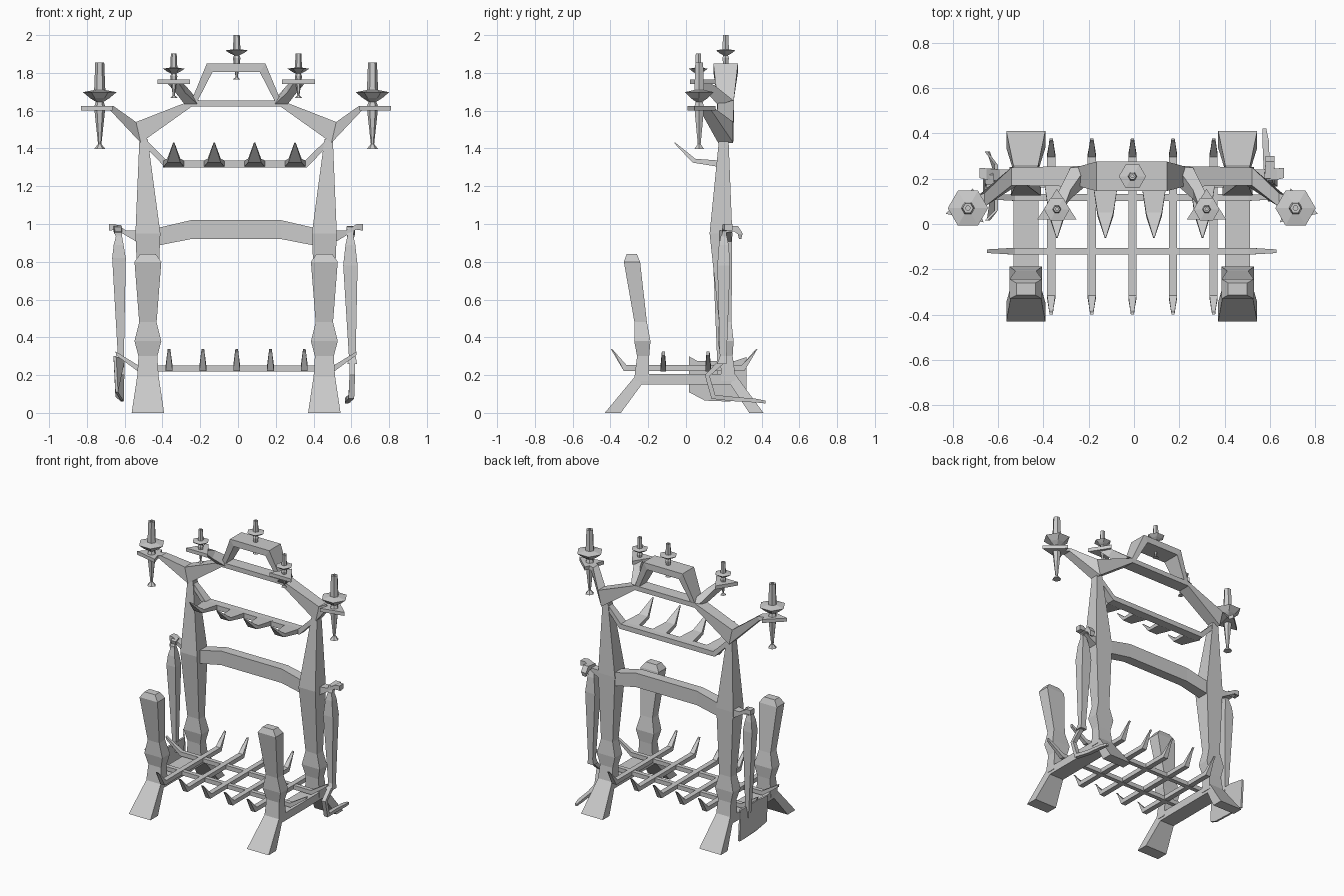
import bpy, bmesh
from math import cos, sin, pi

C = -0.01  # symmetry plane of the frame


def loft(name, rings, sides=(1,), c=C):
    """Skin a list of point rings; optionally repeat mirrored in x."""
    for s in sides:
        bm = bmesh.new()
        vs = [[bm.verts.new((c + s * x, y, z)) for x, y, z in r] for r in rings]
        n = len(rings[0])
        for a, b in zip(vs, vs[1:]):
            for i in range(n):
                j = (i + 1) % n
                bm.faces.new((a[i], a[j], b[j], b[i]))
        bm.faces.new(vs[0])
        bm.faces.new(vs[-1])
        bmesh.ops.recalc_face_normals(bm, faces=bm.faces)
        me = bpy.data.meshes.new(name)
        bm.to_mesh(me)
        bm.free()
        bpy.context.collection.objects.link(bpy.data.objects.new(name, me))


def flat(x, y, z, hx, hy):  # horizontal rectangle
    return [(x - hx, y - hy, z), (x + hx, y - hy, z), (x + hx, y + hy, z), (x - hx, y + hy, z)]


def cut_y(x1, z1, x2, z2, y, h):  # two x-z points widened along y
    return [(x1, y - h, z1), (x1, y + h, z1), (x2, y + h, z2), (x2, y - h, z2)]


def cut_x(y1, z1, y2, z2, x, h):  # two y-z points widened along x
    return [(x - h, y1, z1), (x + h, y1, z1), (x + h, y2, z2), (x - h, y2, z2)]


BOTH = (1, -1)
L = 0.467

# Arched feet runner: foot, bar, foot
loft("foot_runner", [cut_x(-.43, 0, -.345, 0, L, .086),
                     cut_x(-.26, .205, -.235, .15, L, .055),
                     cut_x(.26, .205, .235, .15, L, .055),
                     cut_x(.41, 0, .335, 0, L, .086)], BOTH)
# Front posts
loft("front_post", [flat(L, -.235, .17, .058, .04), flat(L, -.227, .3, .05, .032),
                    flat(L, -.231, .38, .071, .043), flat(L, -.24, .48, .046, .033),
                    flat(L, -.286, .8, .071, .043), flat(L, -.287, .84, .042, .027)], BOTH)
# Tall back posts
loft("back_post", [flat(L, .225, .17, .058, .04), flat(L, .215, .3, .05, .032),
                   flat(L, .21, .38, .071, .042), flat(L, .208, .48, .046, .033),
                   flat(L, .185, .95, .066, .06), flat(.49, .2, 1.45, .022, .025)], BOTH)
# Bowed cross brace
loft("cross_brace", [cut_y(-.42, .978, -.42, .885, .2, .04), cut_y(-.24, 1.02, -.24, .92, .2, .035),
                     cut_y(.24, 1.02, .24, .92, .2, .035), cut_y(.42, .978, .42, .885, .2, .04)])

# Grate bars running front to back with upturned ends
for k in range(5):
    x = -.355 + .179 * k
    loft("grate_bar", [cut_x(-.398, .338, -.388, .335, x, .007), cut_x(-.315, .253, -.33, .223, x, .018),
                       cut_x(.295, .253, .31, .223, x, .018), cut_x(.378, .338, .368, .335, x, .007)])
# Grate bars running sideways
for y in (-.12, .117):
    loft("grate_cross_bar", [cut_y(-.638, .325, -.636, .305, y, .008), cut_y(-.515, .25, -.52, .22, y, .015),
                             cut_y(.515, .25, .52, .22, y, .015), cut_y(.638, .325, .636, .305, y, .008)])

# Toothed shelf bar and its teeth
loft("shelf_bar", [cut_y(-.487, 1.455, -.5, 1.43, .2, .02), cut_y(-.365, 1.335, -.376, 1.3, .2, .03),
                   cut_y(.365, 1.335, .376, 1.3, .2, .03), cut_y(.487, 1.455, .5, 1.43, .2, .02)])
for k in range(4):
    x = -.33 + .214 * k
    loft("shelf_tooth", [cut_x(.19, 1.335, .19, 1.3, x, .057), cut_x(.05, 1.345, .035, 1.325, x, .035),
                         cut_x(-.058, 1.432, -.062, 1.428, x, .003)])

# Crown: forked shoulders, straight bar and trapezoid arch
fork = cut_y(.53, 1.54, .505, 1.43, .21, .04)
loft("crown_inner_arm", [fork, cut_y(.235, 1.655, .235, 1.622, .21, .045)], BOTH)
loft("crown_outer_arm", [fork, cut_y(.65, 1.625, .665, 1.6, .105, .03),
                         cut_y(.76, 1.625, .76, 1.6, .07, .025)], BOTH)
loft("crown_bar", [cut_y(-.24, 1.655, -.24, 1.622, .21, .045), cut_y(.24, 1.655, .24, 1.622, .21, .045)])
loft("crown_arch", [cut_y(-.24, 1.645, -.205, 1.65, .21, .042), cut_y(-.155, 1.85, -.125, 1.805, .21, .065),
                    cut_y(.155, 1.85, .125, 1.805, .21, .065), cut_y(.24, 1.645, .205, 1.65, .21, .042)])
loft("small_candle_arm", [cut_x(.25, 1.655, .17, 1.63, .235, .035), cut_x(.15, 1.735, .11, 1.695, .295, .025),
                          cut_x(.07, 1.765, .07, 1.74, .33, .03)], BOTH)
# Triangular plates under the candles
for x, y, z, turn in ((.33, .065, 1.74, pi / 2), (.725, .07, 1.6, pi / 2 + .25)):
    loft("candle_plate", [[(x + .1 * cos(turn + 2 * pi * i / 3), y + .1 * sin(turn + 2 * pi * i / 3) * .9, h)
                           for i in range(3)] for h in (z, z + .025)], BOTH)

# Hexagonal candle holders: spike, drip dish, candle
PROFILE = [(.02, -.15), (.006, -.137), (.017, -.06), (.02, -.035), (.014, -.022),
           (.035, -.012), (.06, .004), (.02, .01), (.016, .085), (.007, .085), (.007, .075)]


def candle(name, x, y, z, rs, zs, sides):
    rings = [[(x + r * rs * cos(pi * i / 3), y + r * rs * sin(pi * i / 3), z + h * zs)
              for i in range(6)] for r, h in PROFILE]
    loft(name, rings, sides)


candle("top_candle", .003, .21, 1.915, 1, 1, (1,))
candle("small_candle", .33, .065, 1.818, .95, 1, BOTH)
candle("large_candle", .722, .07, 1.69, 1.48, 1.95, BOTH)

# Tool hooks reaching out from the back posts
loft("tool_hook", [cut_y(.5, .965, .5, .89, .205, .035), cut_y(.58, .965, .585, .94, .215, .025),
                   cut_y(.64, 1.0, .635, .97, .22, .025), cut_y(.672, 1.0, .672, .965, .225, .022)], BOTH)
# Poker: curled top, handle, bent tip
loft("poker_handle", [flat(.595, .2, .94, .015, .015), flat(.595, .2, .89, .026, .026),
                      flat(.595, .2, .78, .038, .034), flat(.605, .197, .3, .018, .018),
                      flat(.605, .19, .26, .025, .025)], c=0)
loft("poker_curl", [cut_x(.185, .93, .215, .93, .595, .016), cut_x(.2, .985, .215, .955, .595, .02),
                    cut_x(.275, .99, .255, .96, .6, .02), cut_x(.3, .95, .275, .945, .6, .02),
                    cut_x(.292, .92, .28, .922, .6, .012)], c=0)
loft("poker_tip", [cut_x(.175, .28, .21, .27, .605, .015), cut_x(.1, .2, .125, .195, .605, .015),
                   cut_x(.135, .075, .155, .095, .6, .015), cut_x(.25, .062, .25, .085, .585, .014),
                   cut_x(.37, .055, .37, .075, .58, .014), cut_x(.42, .05, .42, .065, .575, .008)], c=0)
# Shovel: curled top, handle, blade
loft("shovel_handle", [flat(-.63, .175, .94, .015, .015), flat(-.632, .175, .89, .026, .026),
                       flat(-.63, .175, .82, .036, .032), flat(-.62, .18, .3, .016, .016),
                       flat(-.615, .18, .2, .014, .014)], c=0)
loft("shovel_curl", [cut_x(.19, .93, .16, .93, -.63, .016), cut_x(.175, .985, .16, .955, -.635, .02),
                     cut_x(.215, .995, .215, .965, -.64, .02), cut_x(.245, .96, .225, .95, -.64, .015)], c=0)
blade = [(-.645, .015, .3), (-.6, .06, .275), (-.6, .26, .275), (-.645, .32, .295),
         (-.635, .32, .085), (-.605, .23, .06), (-.605, .1, .065), (-.635, .015, .11)]
loft("shovel_blade", [blade, [(x - .014, y, z) for x, y, z in blade]], c=0)
